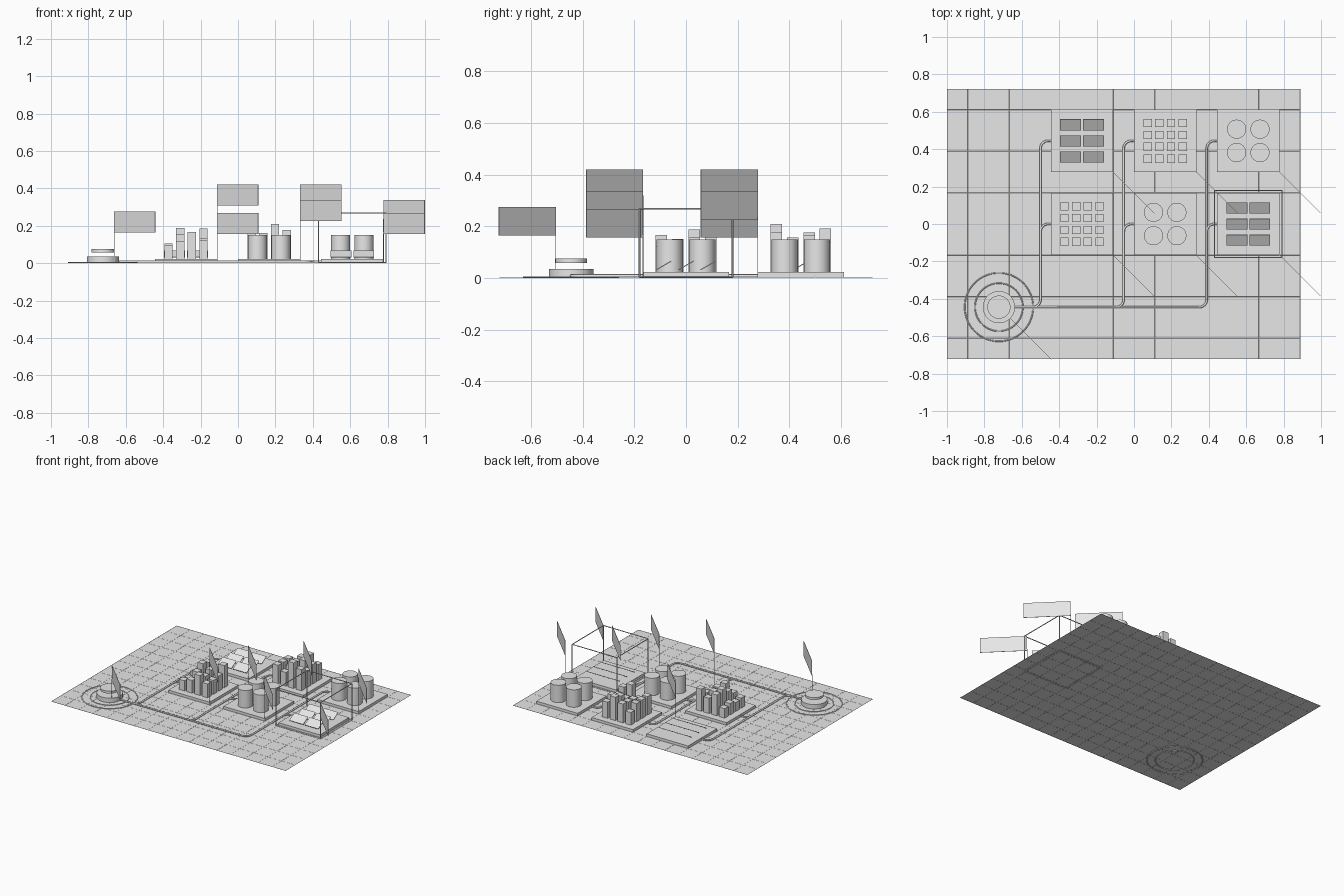
import bpy, math, random
from mathutils import Vector

random.seed(4)
if "Cube" in bpy.data.objects:
    bpy.data.objects.remove(bpy.data.objects["Cube"], do_unlink=True)

U = 1 / 9          # one ground cell
GROUND = 0.0035
PAD_TOP = 0.023
HUB = (-6.5 * U, -4 * U)

grey = bpy.data.materials.new("light grey")
grey.use_nodes = True
grey.diffuse_color = (0.8, 0.8, 0.8, 1)
grey.node_tree.nodes["Principled BSDF"].inputs["Base Color"].default_value = (0.8, 0.8, 0.8, 1)


def finish(name):
    ob = bpy.context.object
    ob.name = name
    ob.data.materials.append(grey)
    return ob


def box(name, centre, size, rot=(0, 0, 0)):
    bpy.ops.mesh.primitive_cube_add(size=1, location=centre, rotation=rot)
    ob = finish(name)
    ob.scale = size
    return ob


def cylinder(name, x, y, z0, z1, r, sides=32):
    bpy.ops.mesh.primitive_cylinder_add(vertices=sides, radius=r, depth=z1 - z0,
                                        location=(x, y, (z0 + z1) / 2))
    bpy.ops.object.shade_smooth_by_angle()
    return finish(name)


def tube(name, points, radius):
    """Round bar along a polyline."""
    curve = bpy.data.curves.new(name, "CURVE")
    curve.dimensions = "3D"
    curve.bevel_depth = radius
    curve.bevel_resolution = 2
    curve.use_fill_caps = True
    spline = curve.splines.new("POLY")
    spline.points.add(len(points) - 1)
    for p, co in zip(spline.points, points):
        p.co = (*co, 1)
    ob = bpy.data.objects.new(name, curve)
    bpy.context.collection.objects.link(ob)
    curve.materials.append(grey)


def rounded(corners, r, steps=6):
    """Replace the inner corners of a path with curved bends."""
    pts = [Vector(c) for c in corners]
    out = [pts[0]]
    for a, b, c in zip(pts, pts[1:], pts[2:]):
        start = b + (a - b).normalized() * r
        end = b + (c - b).normalized() * r
        for i in range(steps + 1):
            t = i / steps * math.pi / 2
            out.append(start + end - b - (end - b) * math.cos(t) - (start - b) * math.sin(t))
    return out + [pts[-1]]


# Ground sheet and its fine cell lines
for name in ("ground", "ground_lines"):
    bpy.ops.mesh.primitive_grid_add(x_subdivisions=17, y_subdivisions=13, size=1,
                                    location=(-U / 2, 0, GROUND))
    ob = finish(name)
    ob.scale = (17 * U, 13 * U, 1)
    bpy.ops.object.transform_apply(location=False)
wire = ob.modifiers.new("lines", "WIREFRAME")
wire.thickness = 0.001

# Hub: base disc, floating cap and two ground rings
cylinder("hub_base", *HUB, GROUND, 0.036, 0.086, 48)
cylinder("hub_cap", *HUB, 0.058, 0.075, 0.062, 48)
for r in (0.128, 0.183):
    bpy.ops.mesh.primitive_torus_add(major_segments=64, minor_segments=8, major_radius=r,
                                     minor_radius=0.0035, location=(*HUB, GROUND))
    bpy.ops.object.shade_smooth()
    finish("hub_ring")


# Contents of the pads
def panels(x, y, row):
    for i in (-1, 1):
        for j in (-1, 0, 1):
            box("solar_panel", (x + i * 0.55 * U, y + j * 0.086, 0.049),
                (U, 0.067, 0.004), (math.radians(30), 0, 0))


def blocks(x, y, row):
    columns = ((0.14, 0.20, 0.21, 0.195), (0.17, 0.17, 0.222, 0.22))[row]
    rows = ((0.185, 0.20, 0.195, 0.19), (0.22, 0.215, 0.21, 0.225))[row]
    for i, a in enumerate(columns):
        for j, b in enumerate(rows):
            top = min(a, b) * random.uniform(0.6, 1)
            box("tower_block", (x + (i - 1.5) * 0.0625, y + (j - 1.5) * 0.0635,
                                (PAD_TOP + top) / 2), (0.0445, 0.0445, top - PAD_TOP))


def tanks(x, y, row):
    for i in (-1, 1):
        for j in (-1, 1):
            cylinder("tank", x + i * 0.0625, y + j * 0.0625, PAD_TOP, 0.15, 0.051)


# Diagonal board on a thin pole, starting at (x, y)
def sign(x, y, z):
    half = 0.11
    box("sign_board", (x + half, y - half, z + 0.055),
        (half * 2 * math.sqrt(2), 0.002, 0.111), (0, 0, -math.pi / 4))
    tube("sign_pole", [(x, y, GROUND), (x, y, z + 0.01)], 0.0015)


sign(HUB[0] + 0.06, HUB[1] - 0.06, 0.165)
LEVEL = {panels: 0.157, tanks: 0.226, blocks: 0.31}
LAYOUT = ((blocks, tanks, panels), (panels, blocks, tanks))
for row, kinds in enumerate(LAYOUT):
    for col, fill in enumerate(kinds):
        x, y = (col * 4 - 2.5) * U, row * 4 * U
        box("pad", (x, y, (GROUND + PAD_TOP) / 2), (3 * U, 3 * U, PAD_TOP - GROUND))
        fill(x, y, row)
        sign(x + 1.5 * U, y - 1.5 * U, LEVEL[fill])
        # Supply pipe from the hub to the left edge of the pad
        riser, z = x - 2 * U, 0.009
        tube("pipe", rounded([(HUB[0] + 0.08, HUB[1], z), (riser, HUB[1], z),
                              (riser, y, z), (x - 1.5 * U, y, z)], 0.04), 0.006)

# Open frame around the front left pad
cx, h, top = 5.5 * U, 0.18, 0.268
ring = [(cx - h, -h), (cx + h, -h), (cx + h, h), (cx - h, h)]
for a, b in zip(ring, ring[1:] + ring[:1]):
    for z in (GROUND, top):
        tube("frame_rail", [(*a, z), (*b, z)], 0.003)
    tube("frame_post", [(*a, GROUND), (*a, top)], 0.003)
